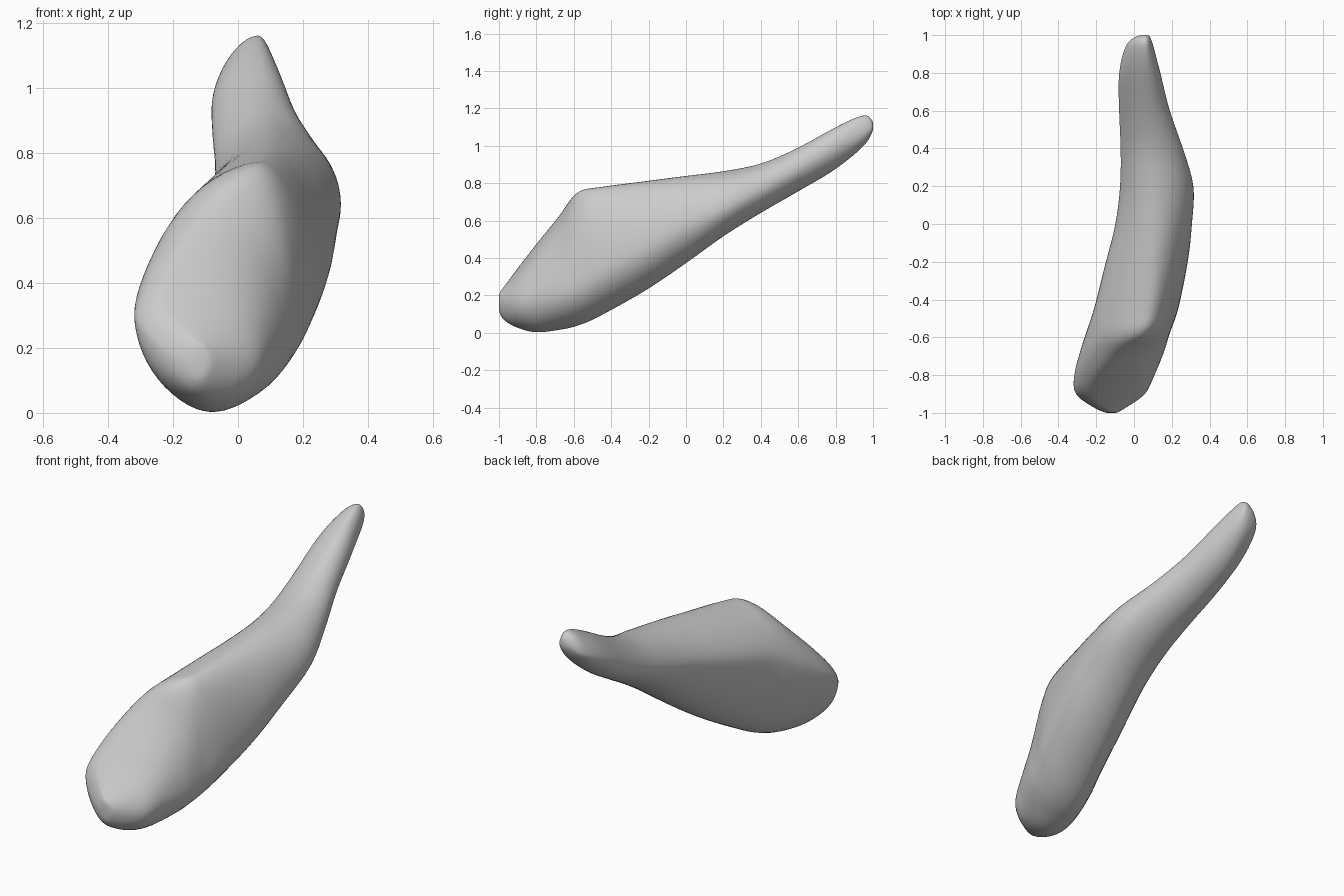
import bpy, bmesh
from math import sin, cos, pi

if "Cube" in bpy.data.objects:
    bpy.data.objects.remove(bpy.data.objects["Cube"])

# Cross-sections from front to tip:
# y, left x/z, top x/z, right x/z, bottom x/z
SECTIONS = [
    (-1.00, -.15, .16, -.12, .21, -.09, .16, -.12, .11),
    (-.97, -.215, .18, -.16, .25, -.04, .16, -.12, .065),
    (-.90, -.31, .27, -.235, .345, .06, .16, -.10, .025),
    (-.80, -.318, .33, -.19, .475, .11, .20, -.085, .0),
    (-.68, -.288, .41, -.09, .625, .16, .22, -.08, .013),
    (-.58, -.257, .46, .04, .755, .19, .26, -.06, .035),
    (-.45, -.215, .53, .08, .782, .235, .34, -.03, .09),
    (-.20, -.15, .60, .10, .815, .287, .47, .04, .235),
    (0.0, -.10, .65, .11, .84, .308, .58, .09, .37),
    (.20, -.075, .70, .11, .865, .317, .66, .12, .515),
    (.40, -.072, .77, .10, .905, .26, .76, .10, .64),
    (.60, -.08, .86, .08, .99, .19, .87, .05, .755),
    (.80, -.08, .97, .065, 1.10, .14, .99, .03, .875),
    (.95, -.04, 1.05, .06, 1.165, .10, 1.07, .04, 1.0),
    (1.0, .03, 1.10, .06, 1.13, .08, 1.10, .05, 1.08),
]
STEPS, QUARTER = 6, 14


def blend(a, b, c, d, t):
    """Catmull-Rom between b and c."""
    return b + .5 * t * (c - a + t * (2*a - 5*b + 4*c - d + t * (3*(b - c) + d - a)))


def ring(s):
    """Closed outline made of four rounded quarters."""
    y, l, t, r, b = s[0], s[1:3], s[3:5], s[5:7], s[7:9]
    pts = []
    # start at a side or at a pole; each quarter has its own fullness
    for side, pole, n, from_side in ((r, t, 1.95, True), (l, t, 1.65, False),
                                     (l, b, 1.8, True), (r, b, 1.9, False)):
        for i in range(QUARTER):
            a = i / QUARTER * pi / 2
            if not from_side:
                a = pi / 2 - a
            u, v = max(cos(a), 0) ** (2 / n), max(sin(a), 0) ** (2 / n)
            pts.append((pole[0] + (side[0] - pole[0]) * u, y,
                        side[1] + (pole[1] - side[1]) * v))
    return pts


# Smooth interpolation along the length
rows = []
last = len(SECTIONS) - 1
for k in range(last):
    quad = [SECTIONS[min(max(k + j, 0), last)] for j in (-1, 0, 1, 2)]
    for i in range(STEPS):
        rows.append([blend(*p, i / STEPS) for p in zip(*quad)])
rows.append(SECTIONS[-1])

# Skin the outlines and close both ends
bm = bmesh.new()
loops = [[bm.verts.new(p) for p in ring(s)] for s in rows]
for a, b in zip(loops, loops[1:]):
    for i in range(len(a)):
        j = (i + 1) % len(a)
        bm.faces.new((a[i], a[j], b[j], b[i]))
for end in (loops[0], loops[-1]):
    bmesh.ops.poke(bm, faces=[bm.faces.new(end)])
# Relax the surface so that the seams between quarters vanish
for _ in range(6):
    bmesh.ops.smooth_vert(bm, verts=bm.verts, factor=.4,
                          use_axis_x=True, use_axis_y=False, use_axis_z=True)
bmesh.ops.recalc_face_normals(bm, faces=bm.faces)
mesh = bpy.data.meshes.new("tapered_body")
bm.to_mesh(mesh)
bm.free()
for f in mesh.polygons:
    f.use_smooth = True
body = bpy.data.objects.new("tapered_body", mesh)
bpy.context.collection.objects.link(body)
